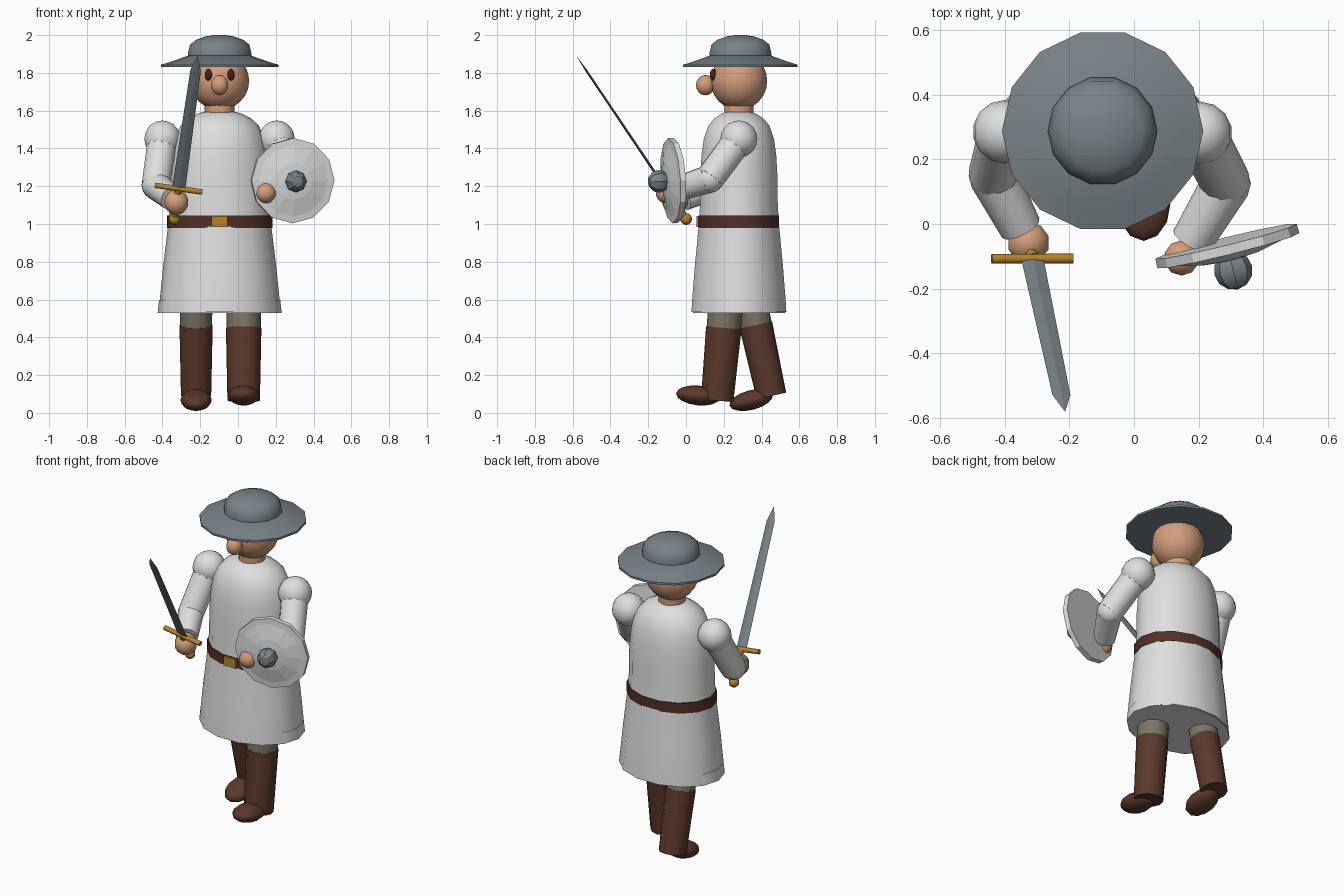
import bpy, bmesh, math
from mathutils import Vector, Matrix

if "Cube" in bpy.data.objects:
    bpy.data.objects.remove(bpy.data.objects["Cube"])


def material(name, rgb):
    m = bpy.data.materials.new(name)
    m.diffuse_color = (*rgb, 1)
    m.use_nodes = True
    m.node_tree.nodes["Principled BSDF"].inputs["Base Color"].default_value = m.diffuse_color
    return m


WHITE = material("white_cloth", (0.74, 0.74, 0.74))
STEEL = material("grey_steel", (0.19, 0.225, 0.245))
SKIN = material("skin", (0.66, 0.34, 0.2))
BROWN = material("brown_leather", (0.105, 0.04, 0.024))
BELT = material("dark_belt", (0.085, 0.03, 0.02))
GOLD = material("gold", (0.46, 0.23, 0.03))
TROUSER = material("trouser_cloth", (0.2, 0.175, 0.135))
EYE = material("dark_eye", (0.06, 0.015, 0.01))

CX, CY = -0.097, 0.28  # body axis


def finish(name, bm, mat, matrix, smooth=40):
    bmesh.ops.recalc_face_normals(bm, faces=bm.faces)
    me = bpy.data.meshes.new(name)
    bm.to_mesh(me)
    bm.free()
    me.materials.append(mat)
    if smooth:
        me.shade_smooth()
        me.set_sharp_from_angle(angle=math.radians(smooth))
    ob = bpy.data.objects.new(name, me)
    bpy.context.collection.objects.link(ob)
    ob.matrix_world = matrix
    return ob


def lathe(name, profile, mat, matrix, n=14, sy=1.0, smooth=40):
    """Closed solid turned around local z from (radius, height) pairs."""
    bm = bmesh.new()
    rings = []
    for r, z in profile:
        if r == 0:
            rings.append([bm.verts.new((0, 0, z))] * n)
        else:
            rings.append([bm.verts.new((r * math.cos(math.tau * i / n),
                                        sy * r * math.sin(math.tau * i / n), z))
                          for i in range(n)])
    for a, b in zip(rings, rings[1:]):
        for i in range(n):
            j = (i + 1) % n
            bm.faces.new(list(dict.fromkeys((a[i], a[j], b[j], b[i]))))
    for ring in (rings[0], rings[-1]):
        if ring[0] is not ring[1]:
            bm.faces.new(ring)
    return finish(name, bm, mat, matrix, smooth)


def ball(name, loc, radii, mat, segs=12, rings=8, tilt=0, smooth=50):
    bm = bmesh.new()
    bmesh.ops.create_uvsphere(bm, u_segments=segs, v_segments=rings, radius=1)
    m = Matrix.Translation(loc) @ Matrix.Rotation(tilt, 4, 'X')
    return finish(name, bm, mat, m @ Matrix.Diagonal((*radii, 1)), smooth)


def rod(name, a, b, r1, r2, mat, n=12):
    a, b = Vector(a), Vector(b)
    q = (b - a).to_track_quat('Z', 'Y').to_matrix().to_4x4()
    return lathe(name, [(r1, 0), (r2, (b - a).length)], mat,
                 Matrix.Translation(a) @ q, n)


def box(name, loc, size, mat):
    bm = bmesh.new()
    bmesh.ops.create_cube(bm, size=1)
    bmesh.ops.scale(bm, vec=size, verts=bm.verts)
    return finish(name, bm, mat, Matrix.Translation(loc), 0)


axis = Matrix.Translation((CX, CY, 0))
hat_axis = Matrix.Translation((CX, 0.288, 0))

# Hat: wide sloping brim and domed crown
lathe("hat_brim", [(0.311, 1.83), (0.311, 1.843), (0.25, 1.862), (0.165, 1.892)],
      STEEL, hat_axis)
lathe("hat_crown", [(0.167, 1.86), (0.169, 1.9), (0.157, 1.95), (0.125, 1.975),
                    (0.075, 1.993), (0.03, 2.0), (0, 2.0)], STEEL, hat_axis, smooth=50)

# Head
ball("head", (CX, CY, 1.757), (0.156, 0.15, 0.153), SKIN, 16, 12)
lathe("neck", [(0.078, 1.52), (0.08, 1.66)], SKIN, axis)
ball("nose", (CX, 0.103, 1.735), (0.048, 0.05, 0.054), SKIN, 10, 8)
for side, name in ((-1, "left_eye"), (1, "right_eye")):
    ball(name, (CX + side * 0.06, 0.144, 1.79), (0.02, 0.018, 0.031), EYE, 10, 8)

# Tunic, its hem, belt and buckle
lathe("tunic", [(0.322, 0.535), (0.317, 0.6), (0.3, 0.77), (0.272, 1.0), (0.264, 1.1),
                (0.262, 1.25), (0.253, 1.37), (0.238, 1.45), (0.208, 1.52),
                (0.165, 1.56), (0.115, 1.585), (0.09, 1.592)],
      WHITE, axis, sy=0.8, smooth=50)
lathe("tunic_hem", [(0.328, 0.53), (0.321, 0.597), (0.315, 0.597)],
      WHITE, axis, sy=0.76)
lathe("belt", [(0.279, 0.98), (0.279, 1.045)], BELT, axis, sy=0.785)
box("belt_buckle", (CX, 0.067, 1.013), (0.085, 0.024, 0.058), GOLD)

# Legs: trousers, boots and feet; one leg strides forward
for name, x, knee, heel, r, foot, radii, tilt in (
        ("left", -0.222, (0.37, 0.465), (0.452, 0.09), 0.088,
         (0.345, 0.068), (0.083, 0.118, 0.052), 0.25),
        ("right", 0.03, (0.2, 0.45), (0.165, 0.065), 0.094,
         (0.065, 0.092), (0.083, 0.118, 0.052), -0.1)):
    top, low = Vector((x, *knee)), Vector((x, *heel))
    up = (top - low).normalized()
    rod(name + "_trouser_leg", top - up * 0.05, top + up * 0.2, r - 0.004, r, TROUSER)
    rod(name + "_boot", low, top, r - 0.008, r, BROWN)
    ball(name + "_foot", (x, *foot), radii, BROWN, 12, 8, tilt)

# Arms: shoulder, sleeve, elbow, forearm and hand
for name, shoulder, elbow, hand, hr in (
        ("left", (-0.4, 0.285, 1.45), (-0.435, 0.15, 1.205), (-0.326, -0.058, 1.115), 0.067),
        ("right", (0.205, 0.28, 1.45), (0.285, 0.125, 1.24), (0.147, -0.105, 1.165), 0.056)):
    ball(name + "_shoulder", shoulder, (0.098,) * 3, WHITE, 14, 10)
    rod(name + "_upper_sleeve", shoulder, elbow, 0.08, 0.077, WHITE)
    ball(name + "_elbow", elbow, (0.076,) * 3, WHITE)
    wrist = Vector(elbow).lerp(Vector(hand), 0.78)
    rod(name + "_forearm_sleeve", elbow, wrist, 0.076, 0.065, WHITE)
    ball(name + "_hand", hand, (hr,) * 3, SKIN, 10, 7)

# Sword: frame with x across the blade and z towards the tip
guard = Vector((-0.314, -0.107, 1.187))
up = (Vector((-0.213, -0.58, 1.89)) - guard).normalized()
across = Vector((0.126, 0, -0.0175))
across = (across - up * across.dot(up)).normalized()
flat = up.cross(across)
sword = Matrix.Translation(guard) @ Matrix((across, flat, up)).transposed().to_4x4()
rod("sword_guard", guard - across * 0.127, guard + across * 0.127, 0.015, 0.015, GOLD, 10)
rod("sword_grip", guard - up * 0.19, guard, 0.019, 0.019, GOLD, 10)
ball("sword_pommel", guard - up * 0.195, (0.031,) * 3, GOLD, 10, 7)
lathe("sword_blade", [(0.035, 0), (0.028, 0.76), (0, 0.853)], STEEL, sword, 4, 0.2, 0)

# Shield: faceted disc, shallow dome and boss
facing = Vector((0.24, -0.97, -0.055)).normalized()
centre = Vector((0.288, -0.068, 1.23))
right = Vector((0.97, 0.24, 0)).normalized()
upward = facing.cross(right)
shield = Matrix.Translation(centre) @ Matrix((right, upward, facing)).transposed().to_4x4()
lathe("shield", [(0.225, -0.015), (0.226, 0.015), (0.19, 0.018), (0.1, 0.038), (0, 0.048)],
      WHITE, shield, 12, 1, 0)
boss = ball("shield_boss", (0, 0, 0), (0.06,) * 3, STEEL, 8, 6, 0, 30)
boss.matrix_world = shield @ Matrix.Translation((0, 0, 0.078)) @ boss.matrix_world
